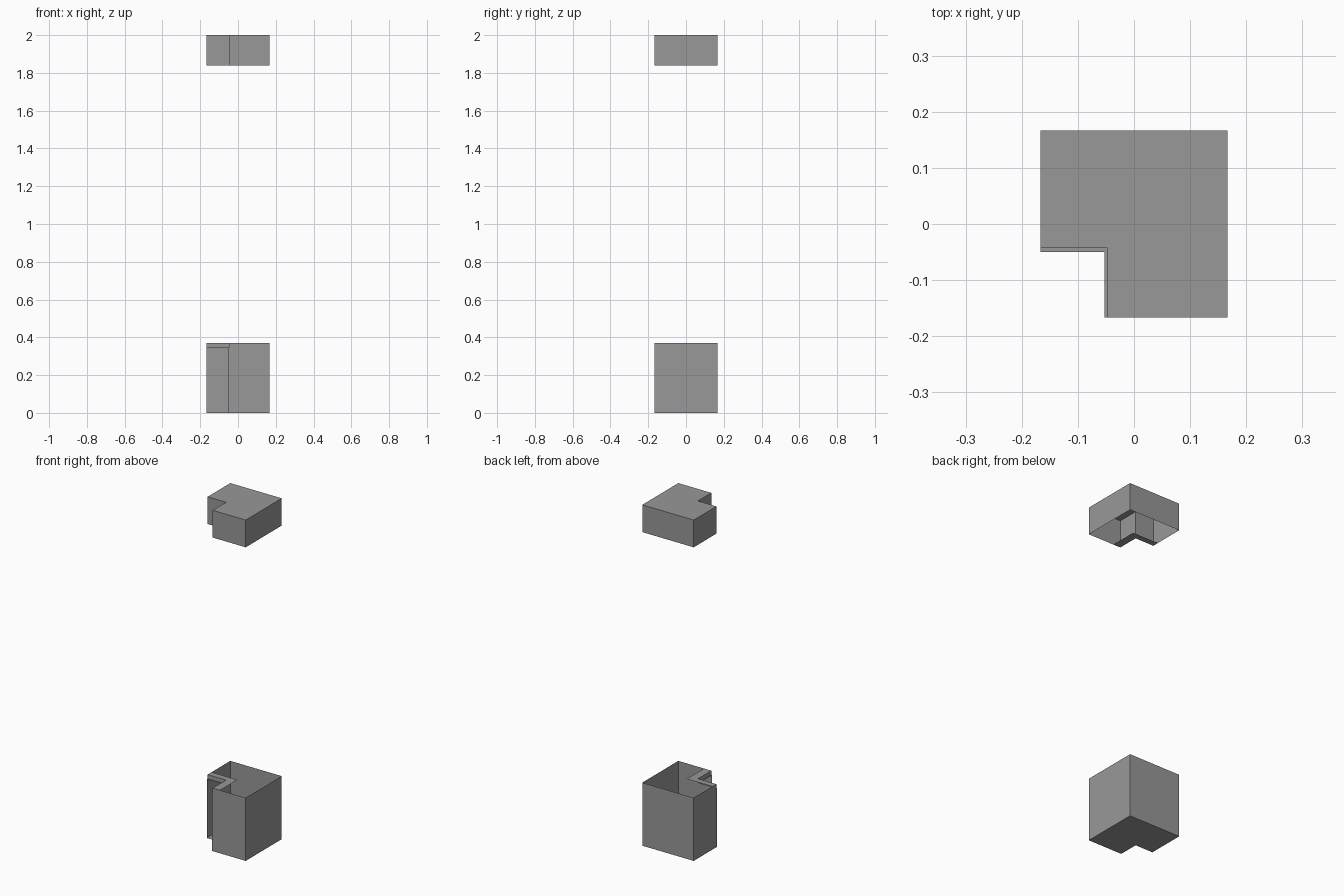
import bpy, bmesh

cube = bpy.data.objects.get("Cube")
if cube:
    bpy.data.objects.remove(cube, do_unlink=True)

grey = bpy.data.materials.new("plain_grey")
grey.use_nodes = True
colour = (0.314, 0.314, 0.314, 1)
grey.diffuse_color = colour
grey.node_tree.nodes["Principled BSDF"].inputs["Base Color"].default_value = colour

E = 0.167               # half width of the outer square
OUTER = (-0.053, -0.05)   # corner of the cut-out in the lower shell
INNER = (-0.047, -0.043)  # corner of the cut-out in the cap and rim
FLANGE = (0.0, -0.007)    # inner corner of the flat flanges


def cut_path(corner):
    """Path along the cut-out, from the front wall to the side wall."""
    x, y = corner
    return [(x, -E), (x, y), (-E, y)]


def shell_path(corner):
    """Path along the four outer walls, ending at the cut-out."""
    return [cut_path(corner)[0], (E, -E), (E, E), (-E, E), cut_path(corner)[2]]


def make(name, build):
    bm = bmesh.new()
    build(bm)
    bmesh.ops.remove_doubles(bm, verts=bm.verts, dist=0.0005)
    bmesh.ops.recalc_face_normals(bm, faces=bm.faces)
    mesh = bpy.data.meshes.new(name)
    bm.to_mesh(mesh)
    bm.free()
    mesh.materials.append(grey)
    obj = bpy.data.objects.new(name, mesh)
    bpy.context.collection.objects.link(obj)
    return obj


def ribbon(bm, low, high, z0, z1):
    """Strip of faces between two paths."""
    a = [bm.verts.new((x, y, z0)) for x, y in low]
    b = [bm.verts.new((x, y, z1)) for x, y in high]
    for i in range(len(a) - 1):
        bm.faces.new((a[i], a[i + 1], b[i + 1], b[i]))


def plate(bm, corner, z):
    """Flat L-shaped face."""
    path = shell_path(corner) + [corner]
    bm.faces.new([bm.verts.new((x, y, z)) for x, y in path])


TOP, STEP, CAP = 0.37, 0.345, 1.84


# Open lower shell: floor and outer walls, stepped in near the top
def lower_shell(bm):
    plate(bm, OUTER, 0)
    ribbon(bm, shell_path(OUTER), shell_path(OUTER), 0, STEP)
    ribbon(bm, shell_path(INNER), shell_path(INNER), STEP, TOP)


# Ledge, lip and flange bordering the cut-out
def lower_rim(bm):
    ribbon(bm, cut_path(OUTER), cut_path(INNER), STEP, STEP)
    ribbon(bm, cut_path(INNER), cut_path(INNER), STEP, TOP)
    ribbon(bm, cut_path(INNER), cut_path(FLANGE), TOP, TOP)


# Cap open underneath, walled all round
def upper_cap(bm):
    plate(bm, INNER, 2)
    for path in (shell_path(INNER), cut_path(INNER)):
        ribbon(bm, path, path, CAP, 2)


def upper_flange(bm):
    ribbon(bm, cut_path(INNER), cut_path(FLANGE), CAP, CAP)


make("lower_shell", lower_shell)
make("lower_rim", lower_rim)
make("upper_cap", upper_cap)
make("upper_flange", upper_flange)
